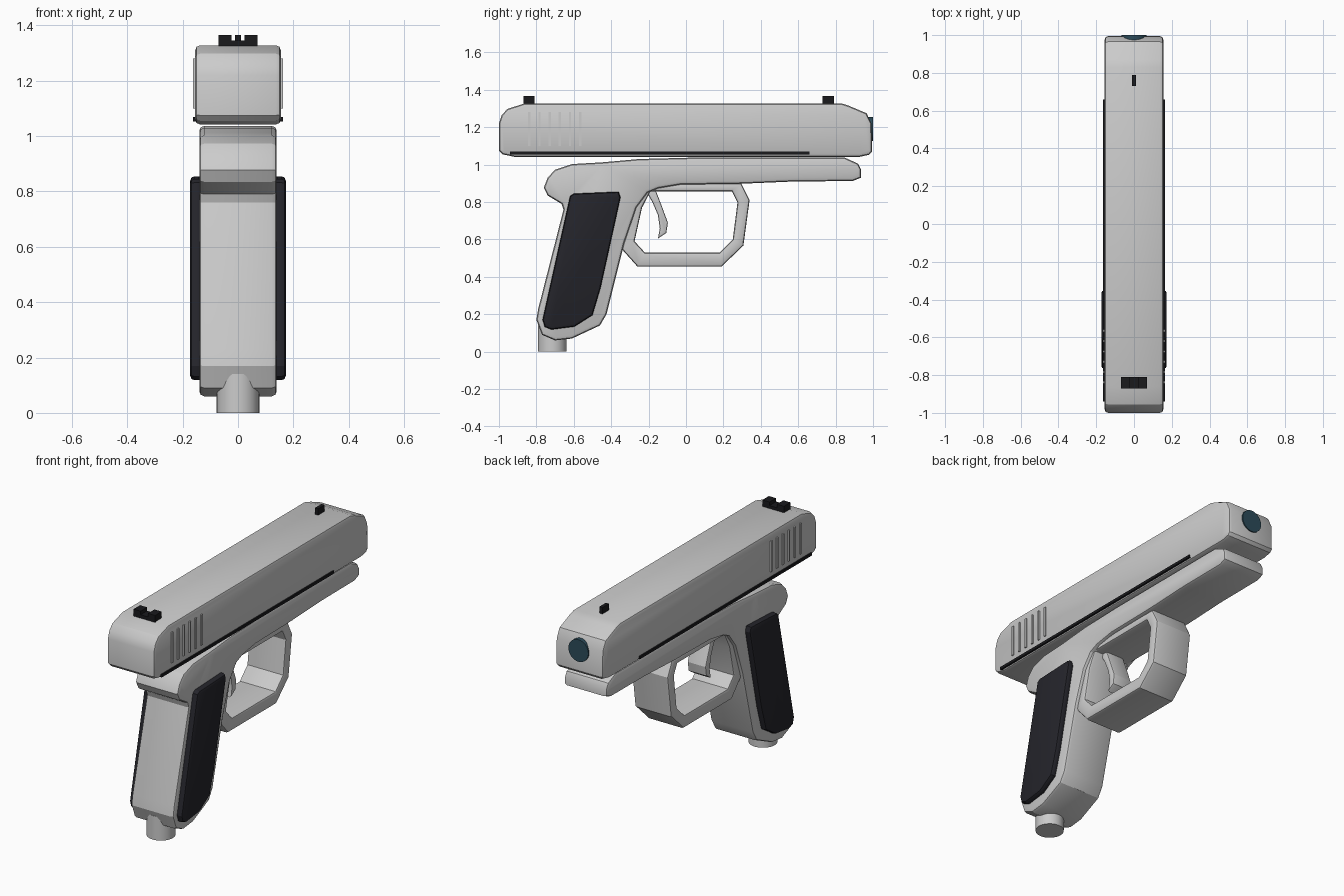
import bpy, bmesh, math

if "Cube" in bpy.data.objects:
    bpy.data.objects.remove(bpy.data.objects["Cube"])


def material(name, color):
    m = bpy.data.materials.new(name)
    m.diffuse_color = (*color, 1)
    m.use_nodes = True
    m.node_tree.nodes["Principled BSDF"].inputs["Base Color"].default_value = m.diffuse_color
    return m


dark = material("dark_grip", (0.018, 0.018, 0.024))
black = material("black_trim", (0.01, 0.01, 0.012))
blue = material("muzzle_blue", (0.025, 0.07, 0.1))


def finish(bm, name, mat=None, smooth=25):
    bmesh.ops.recalc_face_normals(bm, faces=bm.faces)
    me = bpy.data.meshes.new(name)
    bm.to_mesh(me)
    bm.free()
    ob = bpy.data.objects.new(name, me)
    bpy.context.collection.objects.link(ob)
    if mat:
        me.materials.append(mat)
    bpy.ops.object.select_all(action='DESELECT')
    ob.select_set(True)
    bpy.context.view_layer.objects.active = ob
    bpy.ops.object.shade_smooth_by_angle(angle=math.radians(smooth))
    return ob


def slab(name, x0, x1, outer, inner=None, bevel=0.0, mat=None):
    """Side profile (y, z) extruded across x; an inner loop makes it a ring."""
    bm = bmesh.new()
    loops = [[[bm.verts.new((x, y, z)) for y, z in prof] for x in (x0, x1)]
             for prof in (outer, inner) if prof]
    n = len(outer)
    for a, b in loops:
        for i in range(n):
            j = (i + 1) % n
            bm.faces.new((a[i], a[j], b[j], b[i]))
    for side in (0, 1):
        if inner:
            o, k = loops[0][side], loops[1][side]
            for i in range(n):
                j = (i + 1) % n
                bm.faces.new((o[i], o[j], k[j], k[i]))
        else:
            bm.faces.new(loops[0][side])
    bmesh.ops.recalc_face_normals(bm, faces=bm.faces)
    if bevel:
        # round only the rims where the flat sides meet the outline
        rims = [e for e in bm.edges if e.calc_face_angle(0) > 1.2
                and abs(e.verts[0].co.x - e.verts[1].co.x) < 1e-6]
        bmesh.ops.bevel(bm, geom=rims, offset=bevel, segments=2, profile=0.5, affect='EDGES')
    return finish(bm, name, mat)


def box(name, x, y, z, mat=None):
    return slab(name, x[0], x[1], [(y[0], z[0]), (y[1], z[0]), (y[1], z[1]), (y[0], z[1])], mat=mat)


def cylinder(name, loc, r, depth, rot=(0, 0, 0), mat=None):
    bpy.ops.mesh.primitive_cylinder_add(vertices=32, radius=r, depth=depth, location=loc, rotation=rot)
    ob = bpy.context.object
    ob.name = name
    if mat:
        ob.data.materials.append(mat)
    bpy.ops.object.shade_smooth_by_angle(angle=math.radians(30))


# Slide
slab("slide", -0.155, 0.155, [
    (-1, 1.075), (-0.98, 1.055), (-0.92, 1.042), (0.93, 1.042), (0.98, 1.053), (0.995, 1.07),
    (0.992, 1.22), (0.965, 1.275), (0.87, 1.315), (0.83, 1.328), (-0.86, 1.328),
    (-0.955, 1.298), (-0.985, 1.265), (-1, 1.22)], bevel=0.018)

# Frame and grip in one outline
slab("frame", -0.14, 0.14, [
    (-0.76, 0.877), (-0.74, 0.93), (-0.70, 0.973), (-0.61, 1.003), (-0.45, 1.012), (-0.25, 1.03),
    (0.02, 1.037), (0.85, 1.037), (0.92, 1.005), (0.935, 0.975), (0.935, 0.93), (0.89, 0.912),
    (0.58, 0.91), (0.30, 0.898), (-0.03, 0.893), (-0.15, 0.873), (-0.205, 0.85), (-0.265, 0.77),
    (-0.33, 0.58), (-0.425, 0.20), (-0.46, 0.14), (-0.61, 0.07), (-0.70, 0.06), (-0.77, 0.09),
    (-0.80, 0.17), (-0.79, 0.23), (-0.655, 0.76), (-0.665, 0.79), (-0.74, 0.835)], bevel=0.018)

# Grip panels, one per side
panel = [(-0.62, 0.832), (-0.60, 0.845), (-0.36, 0.855), (-0.35, 0.825), (-0.457, 0.34),
         (-0.50, 0.195), (-0.596, 0.134), (-0.72, 0.118), (-0.755, 0.132), (-0.767, 0.17)]
for s, side in ((1, "right"), (-1, "left")):
    slab("grip_panel_" + side, s * 0.125, s * 0.173, panel, bevel=0.016, mat=dark)

# Trigger guard and trigger
slab("trigger_guard", -0.12, 0.12,
     [(-0.20, 0.90), (0.295, 0.90), (0.34, 0.81), (0.307, 0.567), (0.19, 0.455),
      (-0.26, 0.455), (-0.35, 0.556), (-0.29, 0.80)],
     [(-0.19, 0.857), (0.245, 0.857), (0.275, 0.797), (0.25, 0.60), (0.18, 0.53),
      (-0.22, 0.53), (-0.275, 0.59), (-0.235, 0.77)], bevel=0.014)
slab("trigger", -0.06, 0.06, [
    (-0.165, 0.87), (-0.13, 0.78), (-0.097, 0.69), (-0.105, 0.635), (-0.15, 0.605),
    (-0.14, 0.66), (-0.15, 0.73), (-0.18, 0.80), (-0.22, 0.87)], bevel=0.008)

# Base knob and muzzle disc
cylinder("base_knob", (0, -0.715, 0.07), 0.077, 0.14)
cylinder("muzzle", (0, 0.975, 1.19), 0.065, 0.05, (math.pi / 2, 0, 0), blue)

# Side trim and rear ridges
for s, side in ((1, "right"), (-1, "left")):
    box("side_trim_" + side, (s * 0.14, s * 0.163), (-0.94, 0.66), (1.053, 1.069), black)
    for i in range(6):
        y = -0.838 + i * 0.0545
        box(f"ridge_{side}_{i + 1}", (s * 0.14, s * 0.163), (y - 0.006, y + 0.006), (1.10, 1.28))

# Sights
box("front_sight", (-0.01, 0.01), (0.73, 0.79), (1.31, 1.366), black)
box("rear_sight_base", (-0.07, 0.07), (-0.87, -0.81), (1.30, 1.345), black)
for s, side in ((1, "right"), (-1, "left")):
    box("rear_sight_post_" + side, (s * 0.024, s * 0.07), (-0.87, -0.81), (1.34, 1.366), black)
